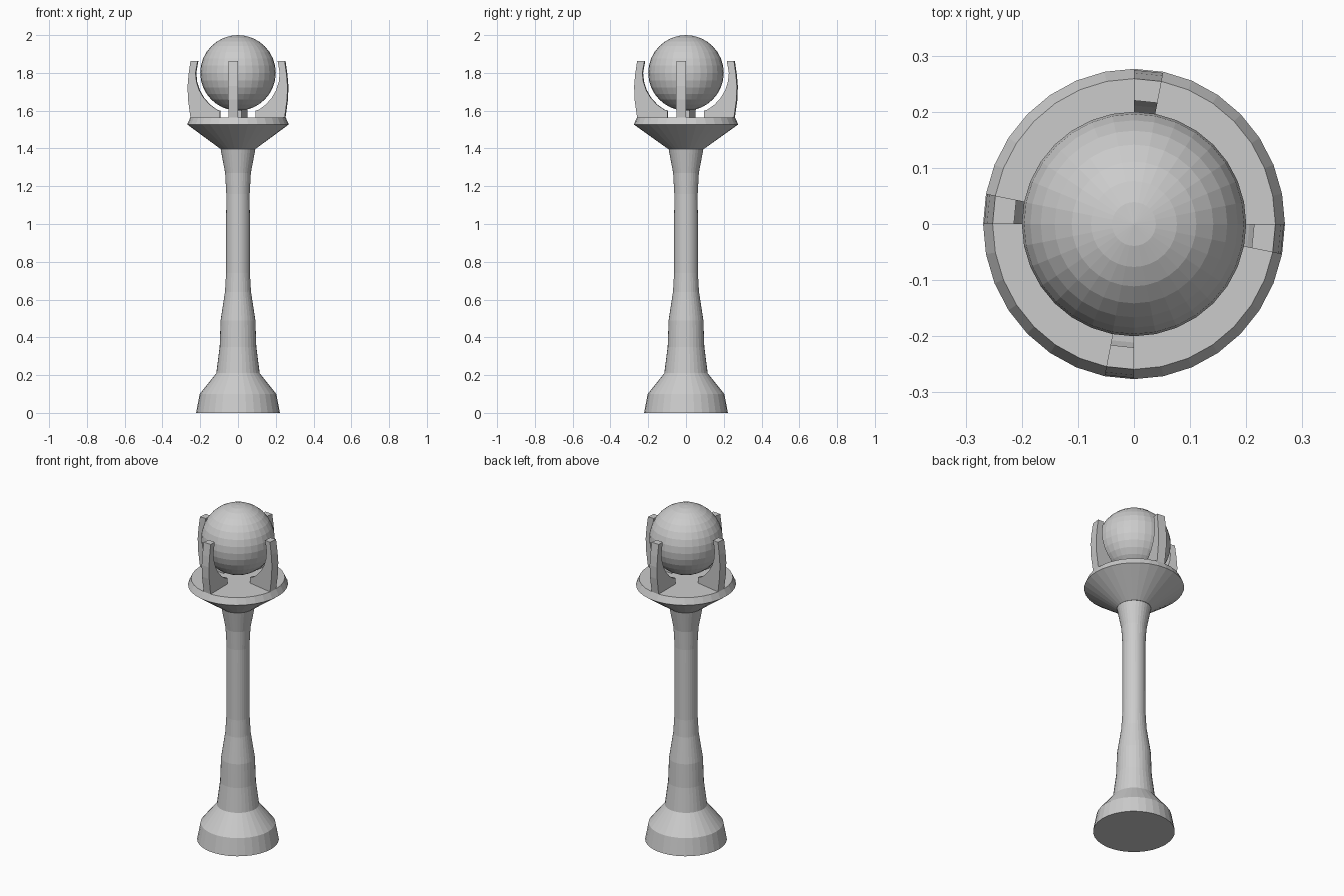
import bpy, bmesh
from math import sin, cos, pi, radians

if "Cube" in bpy.data.objects:
    bpy.data.objects.remove(bpy.data.objects["Cube"])

SEG = 32
Y_STRETCH = 1.028   # the crown is slightly deeper than wide


def make_object(name, bm):
    bmesh.ops.recalc_face_normals(bm, faces=bm.faces)
    mesh = bpy.data.meshes.new(name)
    bm.to_mesh(mesh)
    bm.free()
    obj = bpy.data.objects.new(name, mesh)
    bpy.context.collection.objects.link(obj)
    return obj


def lathe(name, profile, y_scale=1.0):
    """Closed turned solid from (radius, z) points."""
    bm = bmesh.new()
    rings = [[bm.verts.new((r * cos(2 * pi * i / SEG),
                            r * sin(2 * pi * i / SEG) * y_scale, z))
              for i in range(SEG)] for r, z in profile]
    for a, b in zip(rings, rings[1:]):
        for i in range(SEG):
            j = (i + 1) % SEG
            bm.faces.new((a[i], a[j], b[j], b[i]))
    bm.faces.new(rings[0][::-1])
    bm.faces.new(rings[-1])
    return make_object(name, bm)


def prong(name, start):
    """Claw one segment wide, running clockwise from the start angle."""
    outer = [(0.252, 1.565), (0.265, 1.66), (0.267, 1.73), (0.262, 1.79), (0.252, 1.862)]
    inner = [(0.095, 1.565), (0.095, 1.60)]
    inner += [(0.225 * cos(radians(t)), 1.80 + 0.225 * sin(radians(t)))
              for t in (-60, -48, -36, -24, -12, 0)]
    inner += [(0.214, 1.862)]
    outline = outer + inner[::-1]
    bm = bmesh.new()
    sides = []
    for ang in (start, start - 2 * pi / SEG):
        sides.append([bm.verts.new((r * cos(ang), r * sin(ang) * Y_STRETCH, z))
                      for r, z in outline])
    a, b = sides
    n = len(outline)
    for i in range(n):
        j = (i + 1) % n
        bm.faces.new((a[i], a[j], b[j], b[i]))
    bm.faces.new(a[::-1])
    bm.faces.new(b)
    return make_object(name, bm)


# Flared foot and slim column
lathe("column", [(0.222, 0), (0.203, 0.10), (0.115, 0.21), (0.097, 0.35),
                 (0.092, 0.49), (0.069, 0.64), (0.063, 0.74), (0.062, 1.16),
                 (0.068, 1.27), (0.092, 1.397)])

# Dish on top of the column
lathe("dish", [(0.092, 1.397), (0.269, 1.527), (0.252, 1.565)], Y_STRETCH)

# Four claws around the ball
for k in range(4):
    prong(f"claw_{k + 1}", k * pi / 2)

# Floating ball
bm = bmesh.new()
bmesh.ops.create_uvsphere(bm, u_segments=SEG, v_segments=16, radius=0.2)
bmesh.ops.translate(bm, verts=bm.verts, vec=(0, 0, 1.8))
make_object("ball", bm)
